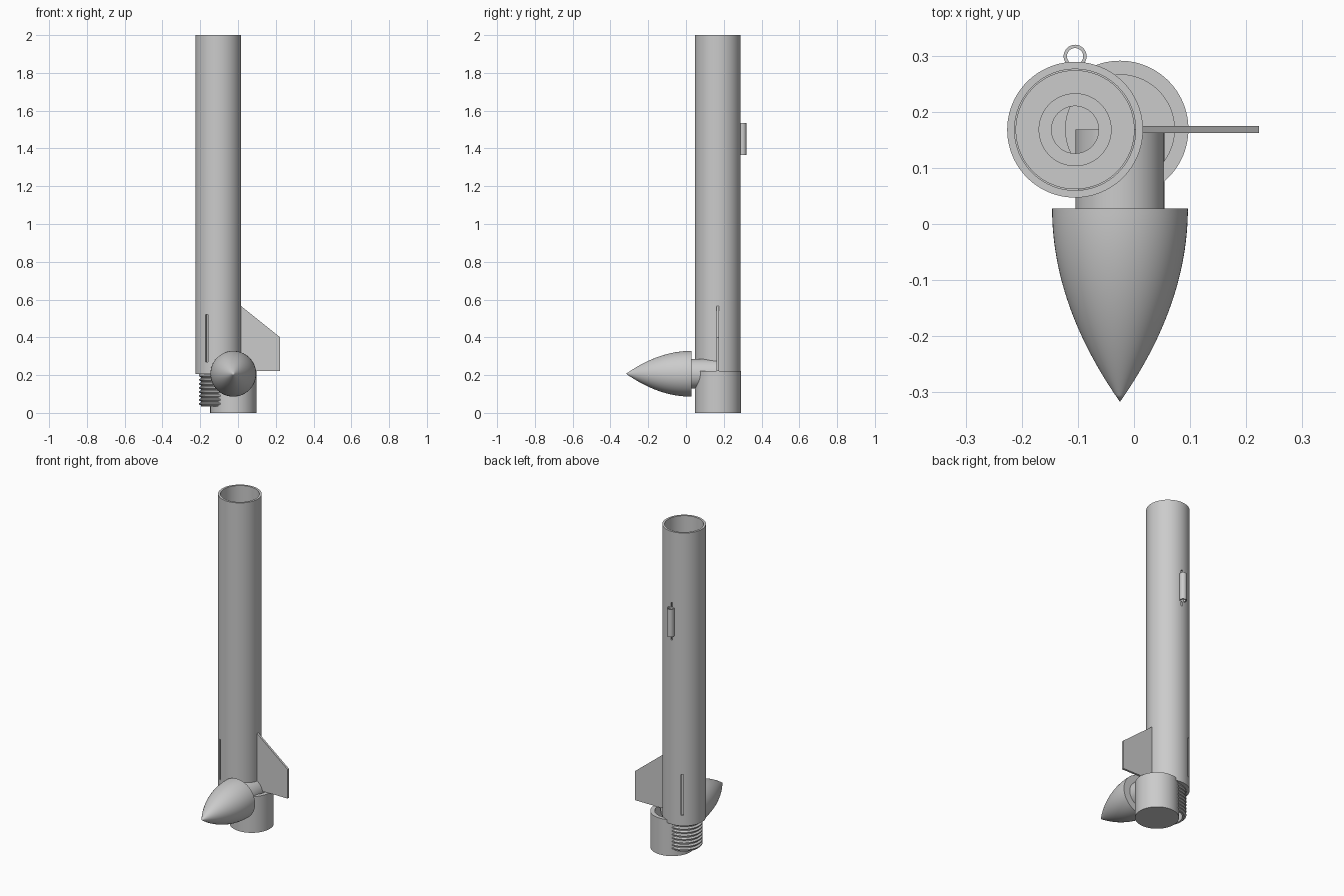
import bpy, bmesh, math
from mathutils import Matrix, Vector

if "Cube" in bpy.data.objects:
    bpy.data.objects.remove(bpy.data.objects["Cube"])

grey = bpy.data.materials.new("light grey plastic")
grey.diffuse_color = (0.6, 0.6, 0.6, 1)
grey.use_nodes = True
grey.node_tree.nodes["Principled BSDF"].inputs["Base Color"].default_value = grey.diffuse_color

TUBE = Vector((-0.105, 0.168, 0))    # body tube axis
CAP = Vector((-0.025, 0.169, 0))     # retainer cap axis
SEG = 96


def finish(name, bm, matrix=Matrix(), smooth=True):
    """Turn a bmesh into a named, coloured object."""
    bmesh.ops.remove_doubles(bm, verts=bm.verts, dist=1e-6)
    bmesh.ops.recalc_face_normals(bm, faces=bm.faces)
    mesh = bpy.data.meshes.new(name)
    bm.to_mesh(mesh)
    bm.free()
    mesh.transform(matrix)
    mesh.materials.append(grey)
    ob = bpy.data.objects.new(name, mesh)
    bpy.context.collection.objects.link(ob)
    if smooth:
        bpy.ops.object.select_all(action='DESELECT')
        ob.select_set(True)
        bpy.context.view_layer.objects.active = ob
        bpy.ops.object.shade_smooth_by_angle(angle=math.radians(30))
    return ob


def lathe(name, profile, matrix, closed=False, seg=SEG):
    """Spin a (radius, height) profile around z, then place it."""
    bm = bmesh.new()
    vs = [bm.verts.new((r, 0, z)) for r, z in profile]
    edges = [bm.edges.new(p) for p in zip(vs, vs[1:])]
    if closed:
        edges.append(bm.edges.new((vs[-1], vs[0])))
    bmesh.ops.spin(bm, geom=vs + edges, cent=(0, 0, 0), axis=(0, 0, 1),
                   angle=2 * math.pi, steps=seg, use_duplicate=False)
    return finish(name, bm, matrix)


def pipe(name, outer, inner, z0, z1, axis, seg=SEG):
    return lathe(name, [(outer, z0), (outer, z1), (inner, z1), (inner, z0)],
                 Matrix.Translation(axis), True, seg)


def cut_slot(target, angle, width, z0, z1):
    """Cut a narrow upright slot through the tube wall at an angle."""
    bm = bmesh.new()
    bmesh.ops.create_cube(bm, size=1)
    m = (Matrix.Translation(TUBE) @ Matrix.Rotation(math.radians(angle), 4, 'Z')
         @ Matrix.Translation((0.115, 0, (z0 + z1) / 2))
         @ Matrix.Diagonal((0.05, width, z1 - z0, 1)))
    cutter = finish("slot_cutter", bm, m, False)
    cutter.hide_render = True
    cutter.hide_set(True)
    mod = target.modifiers.new("slot", 'BOOLEAN')
    mod.operation = 'DIFFERENCE'
    mod.solver = 'EXACT'
    mod.object = cutter


# Body tube with two open fin slots and a slot behind the launch lug
tube = pipe("body_tube", 0.121, 0.108, 0.205, 2.0, TUBE)
for angle in (120, 240):
    cut_slot(tube, angle, 0.013, 0.27, 0.52)
cut_slot(tube, 90, 0.011, 1.335, 1.565)

# Launch lug
pipe("launch_lug", 0.0205, 0.0145, 1.365, 1.535, TUBE + Vector((0, 0.131, 0)), 32)

# Inner motor mount
pipe("motor_tube", 0.065, 0.062, 0.15, 0.60, TUBE)
pipe("upper_centering_ring", 0.106, 0.064, 0.53, 0.55, TUBE)
pipe("lower_centering_ring", 0.109, 0.064, 0.205, 0.235, TUBE)
pipe("thrust_ring", 0.063, 0.042, 0.56, 0.60, TUBE)

# Threaded collar under the tube
thread = [(0.08, 0.215), (0.08, 0.035)]
pitch, count = 0.0212, 8
for i in range(count):
    z = 0.035 + i * pitch
    thread += [(0.091, z), (0.091, z + 0.005), (0.102, z + 0.010), (0.102, z + 0.016)]
thread.append((0.091, 0.215))
lathe("threaded_collar", thread, Matrix.Translation(TUBE), True)

# Retainer cap, an open cup
lathe("retainer_cap", [(0, 0), (0.122, 0), (0.122, 0.222), (0.097, 0.222),
                       (0.097, 0.03), (0, 0.03)], Matrix.Translation(CAP))

# Nose cone with shoulder, lying with its tip towards the front
R, L = 0.121, 0.345
nose = [(0, -0.14), (0.079, -0.14), (0.079, 0)]
nose += [(R * (1 - (i / 28) ** 2), L * i / 28) for i in range(29)]
lathe("nose_cone", nose, Matrix.Translation((-0.025, 0.028, 0.207))
      @ Matrix.Rotation(math.radians(90), 4, 'X'))

# Fin plate
bm = bmesh.new()
outline = [(0.008, 0.222), (0.223, 0.222), (0.223, 0.40), (0.008, 0.572)]
face = bm.faces.new([bm.verts.new((x, 0.162, z)) for x, z in outline])
ext = bmesh.ops.extrude_face_region(bm, geom=[face])
bmesh.ops.translate(bm, vec=(0, 0.013, 0),
                    verts=[v for v in ext["geom"] if isinstance(v, bmesh.types.BMVert)])
if not face.is_valid or len(bm.faces) < 6:
    bm.faces.new(bm.verts[:4])
finish("fin", bm, smooth=False)
